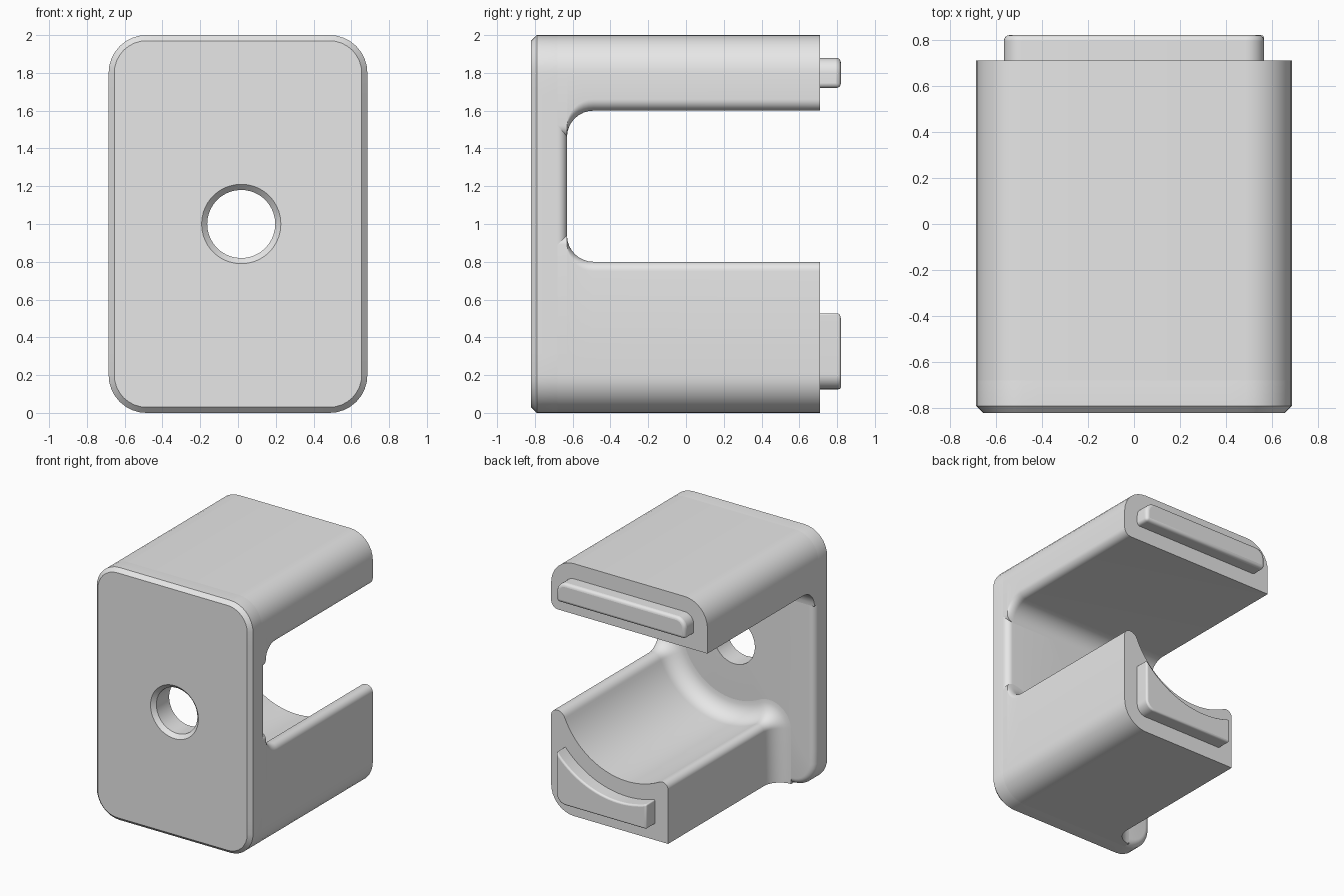
import bpy, bmesh
from math import sin, cos, asin, acos, atan2, sqrt, pi, radians
from mathutils import Vector

cube = bpy.data.objects.get("Cube")
if cube:
    bpy.data.objects.remove(cube, do_unlink=True)

grey = bpy.data.materials.new("plain_grey")
grey.use_nodes = True
grey.diffuse_color = (0.8, 0.8, 0.8, 1)
grey.node_tree.nodes["Principled BSDF"].inputs["Base Color"].default_value = (0.8, 0.8, 0.8, 1)

W, H = 0.685, 2.0                     # half width and height of the body
PLATE_FRONT, PLATE_BACK, ARM_END, PEG_END = -0.82, -0.63, 0.71, 0.82
BORE_X, BORE_Z, CRADLE = 0.017, 1.0, 0.6
FILLET, EDGE, CORNER, STEPS = 0.14, 0.05, 0.2, 8


def conic(p0, c, p1, w=sqrt(0.5), n=STEPS):
    """Rounded corner from p0 to p1 around the control point c."""
    p0, c, p1 = Vector(p0), Vector(c), Vector(p1)
    out = []
    for i in range(n + 1):
        t = i / n
        a, b, d = (1 - t) ** 2, 2 * w * t * (1 - t), t * t
        out.append((p0 * a + c * b + p1 * d) / (a + b + d))
    return out


def circle_point(angle, r=CRADLE):
    return Vector((BORE_X + r * cos(angle), BORE_Z + r * sin(angle)))


def arc(a0, a1, r=CRADLE, n=36):
    return [circle_point(a0 + (a1 - a0) * i / n, r) for i in range(n + 1)]


def loft(name, rings, ring_closed=False):
    """Skin through (points, y) rings; either capped or joined end to end."""
    bm = bmesh.new()
    loops = [[bm.verts.new((p[0], y, p[1])) for p in pts] for pts, y in rings]
    pairs = list(zip(loops, loops[1:]))
    if ring_closed:
        pairs.append((loops[-1], loops[0]))
    else:
        bm.faces.new(loops[0])
        bm.faces.new(loops[-1])
    for a, b in pairs:
        n = len(a)
        for i in range(n):
            j = (i + 1) % n
            bm.faces.new((a[i], a[j], b[j], b[i]))
    bmesh.ops.recalc_face_normals(bm, faces=bm.faces)
    mesh = bpy.data.meshes.new(name)
    bm.to_mesh(mesh)
    bm.free()
    mesh.materials.append(grey)
    obj = bpy.data.objects.new(name, mesh)
    bpy.context.collection.objects.link(obj)
    return obj


# Mounting plate: chamfered front, softened back edge, countersunk hole
def plate_outline(inset):
    w, lo, hi, r = W - inset, inset, H - inset, CORNER - inset
    corners = [conic((w - r, lo), (w, lo), (w, lo + r)),
               conic((w, hi - r), (w, hi), (w - r, hi)),
               conic((r - w, hi), (-w, hi), (-w, hi - r)),
               conic((-w, lo + r), (-w, lo), (r - w, lo))]
    pts = []
    for k, corner in enumerate(corners):
        nxt = corners[(k + 1) % 4][0]
        pts += corner + [corner[-1].lerp(nxt, i / 14) for i in range(1, 14)]
    return pts


outline = plate_outline(0)


def hole(r):
    return [circle_point(atan2(p.y - BORE_Z, p.x - BORE_X), r) for p in outline]


rings = [(hole(0.18), PLATE_BACK), (hole(0.18), PLATE_FRONT + 0.03), (hole(0.21), PLATE_FRONT),
         (plate_outline(0.03), PLATE_FRONT), (outline, PLATE_FRONT + 0.03)]
for i in range(STEPS + 1):
    a = pi / 2 * i / STEPS
    rings.append((plate_outline(EDGE * (1 - cos(a))), PLATE_BACK - EDGE + EDGE * sin(a)))
parts = [loft("mounting_plate", rings, True)]


# Arms: a section that flares into the plate along a round fillet
def arm(name, section):
    def flared(o):
        return [p + d * o for p, d in section]
    rings = [(flared(FILLET), PLATE_BACK - EDGE)]
    for i in range(STEPS + 1):
        a = pi / 2 * i / STEPS
        rings.append((flared(FILLET * (1 - sin(a))), PLATE_BACK + FILLET * (1 - cos(a))))
    rings.append((flared(0), ARM_END))
    return loft(name, rings)


still, up, down = Vector((0, 0)), Vector((0, 1)), Vector((0, -1))

# Upper arm: flat underside, rounded on its left lower edge
under = [Vector((-W, 1.6))] + conic((W - 0.06, 1.6), (W, 1.6), (W, 1.66))
over = (conic((W, H - CORNER), (W, H), (W - CORNER, H))
        + conic((CORNER - W, H), (-W, H), (-W, H - CORNER)))
parts.append(arm("upper_arm", [(p, down) for p in under] + [(p, still) for p in over]))

# Lower arm: concave cradle on top with two rounded lips
TOP, WALL = 0.8, -0.34
a0 = asin((TOP - BORE_Z) / CRADLE)
a1 = -acos((WALL - BORE_X) / CRADLE)
lip, end = circle_point(a0), circle_point(a1)
base = [Vector((WALL, 0))] + conic((W - CORNER, 0), (W, 0), (W, CORNER))
outer_lip = conic((W, TOP - EDGE), (W, TOP), (W - EDGE, TOP))
s0, s1 = a0 - 0.05 / CRADLE, a1 + 0.09 / CRADLE
inner = (conic(lip + Vector((0.045, 0)), lip, circle_point(s0), 0.82)
         + arc(s0, s1)[1:-1]
         + conic(circle_point(s1), end, end - Vector((0, 0.09)), 0.45, 12))
section = [(p, still) for p in base] + [(p, up) for p in outer_lip]
for i, p in enumerate(inner):
    if i == 0:
        d = up
    elif i == len(inner) - 1:
        d = Vector((-1, 0))
    else:
        t = (inner[i + 1] - inner[i - 1]).normalized()
        d = Vector((t.y, -t.x))
    section.append((p, d))
section[0] = (section[0][0], Vector((-1, 0)))
parts.append(arm("lower_arm", section))


# Raised keys on the arm ends, inset from each section
def key(name, pts):
    obj = loft(name, [(pts, ARM_END - 0.06), (pts, PEG_END)])
    mod = obj.modifiers.new("soft_edges", "BEVEL")
    mod.width, mod.segments = 0.025, 4
    mod.limit_method, mod.angle_limit = "ANGLE", radians(35)
    return obj


K, R = 0.565, 0.08
parts.append(key("upper_key", [Vector((-K, 1.72)), Vector((K, 1.72))]
                 + conic((K, 1.88 - R), (K, 1.88), (K - R, 1.88))
                 + conic((R - K, 1.88), (-K, 1.88), (-K, 1.88 - R))))
big, left_end = CRADLE + 0.12, WALL + 0.115
parts.append(key("lower_key", [Vector((left_end, 0.125))]
                 + conic((K - R, 0.125), (K, 0.125), (K, 0.125 + R))
                 + arc(-acos((K - BORE_X) / big), -acos((left_end - BORE_X) / big), big, 24)))

# Smooth shading with crisp edges
bpy.ops.object.select_all(action="DESELECT")
for obj in parts:
    obj.select_set(True)
bpy.context.view_layer.objects.active = parts[0]
bpy.ops.object.shade_smooth_by_angle(angle=radians(30))
